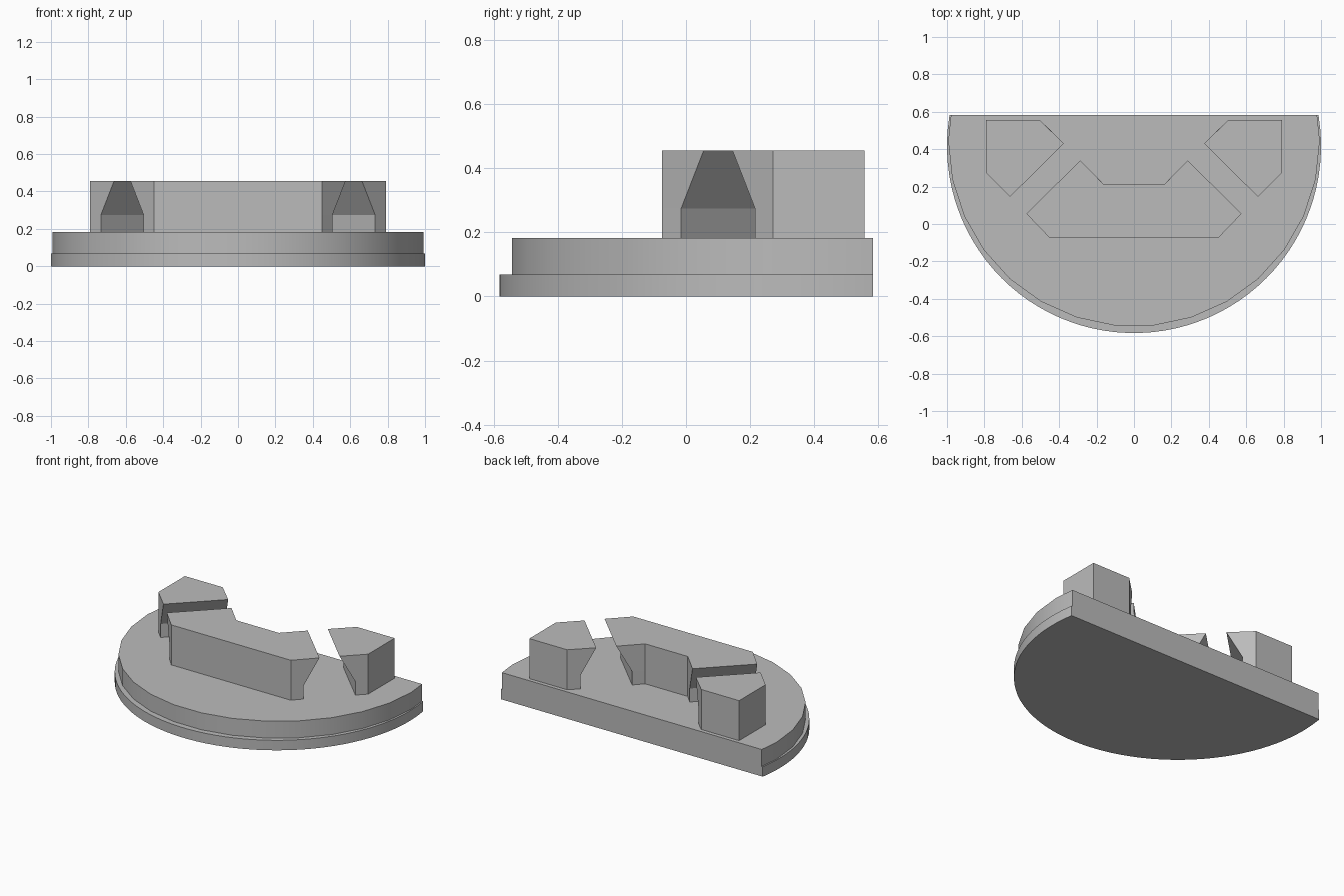
import bpy
import bmesh
import math

cube = bpy.data.objects.get("Cube")
if cube:
    bpy.data.objects.remove(cube, do_unlink=True)

grey = bpy.data.materials.new("plain_grey")
grey.use_nodes = True
colour = (0.5, 0.5, 0.5, 1)
grey.diffuse_color = colour
grey.node_tree.nodes["Principled BSDF"].inputs["Base Color"].default_value = colour

BACK = 0.583
FLOOR, SLOT_Z, TOP = 0.183, 0.275, 0.455


def loft(name, levels, smooth=False):
    """Closed solid from matching outlines, each given as (z, [(x, y), ...])."""
    bm = bmesh.new()
    rings = [[bm.verts.new((x, y, z)) for x, y in pts] for z, pts in levels]
    n = len(rings[0])
    bm.faces.new(rings[0])
    bm.faces.new(rings[-1])
    for a, b in zip(rings, rings[1:]):
        for i in range(n):
            j = (i + 1) % n
            bm.faces.new((a[i], a[j], b[j], b[i]))
    bmesh.ops.recalc_face_normals(bm, faces=bm.faces)
    mesh = bpy.data.meshes.new(name)
    bm.to_mesh(mesh)
    bm.free()
    mesh.materials.append(grey)
    obj = bpy.data.objects.new(name, mesh)
    bpy.context.collection.objects.link(obj)
    if smooth:
        bpy.ops.object.select_all(action='DESELECT')
        obj.select_set(True)
        bpy.context.view_layer.objects.active = obj
        bpy.ops.object.shade_smooth_by_angle(angle=math.radians(30))
    return obj


def cut_disc(radius, centre_y, sides):
    """Disc outline sliced straight along the back."""
    step = 2 * math.pi / sides
    pts = [(radius * math.sin((i + 0.5) * step),
            centre_y - radius * math.cos((i + 0.5) * step)) for i in range(sides)]
    out = []
    for (ax, ay), (bx, by) in zip(pts, pts[1:] + pts[:1]):
        if ay <= BACK:
            out.append((ax, ay))
        if (ay <= BACK) != (by <= BACK):
            t = (BACK - ay) / (by - ay)
            out.append((ax + t * (bx - ax), BACK))
    return out


def undercut_block(name, outline, shifts):
    """Block whose slot-side corners are pulled back below the lip."""
    low = [(x + shifts.get(i, (0, 0))[0], y + shifts.get(i, (0, 0))[1])
           for i, (x, y) in enumerate(outline)]
    loft(name, [(FLOOR, low), (SLOT_Z, low), (TOP, outline)])


# Base: round foot with a slightly smaller plate on it
foot = cut_disc(1.0, 0.417, 100)
plate = cut_disc(0.993, 0.445, 30)
loft("base_foot", [(0, foot), (0.068, foot)], smooth=True)
loft("base_plate", [(0.068, plate), (FLOOR, plate)], smooth=True)

# Central block with an undercut slot wall at each end
D = 0.07
half = [(0.45, -0.075), (0.575, 0.055), (0.287, 0.34), (0.16, 0.21)]
centre = half + [(-x, y) for x, y in reversed(half)]
undercut_block("centre_block", centre,
               {1: (-D, -D), 2: (D - 2 * D, -D), 5: (D, -D), 6: (D, -D)})

# Corner blocks on the far side of each slot
corner = [(0.79, 0.557), (0.505, 0.557), (0.375, 0.43), (0.663, 0.145), (0.79, 0.272)]
for side, s in (("left", 1), ("right", -1)):
    undercut_block(side + "_corner_block", [(s * x, y) for x, y in corner],
                   {2: (s * D, D), 3: (s * D, D)})
